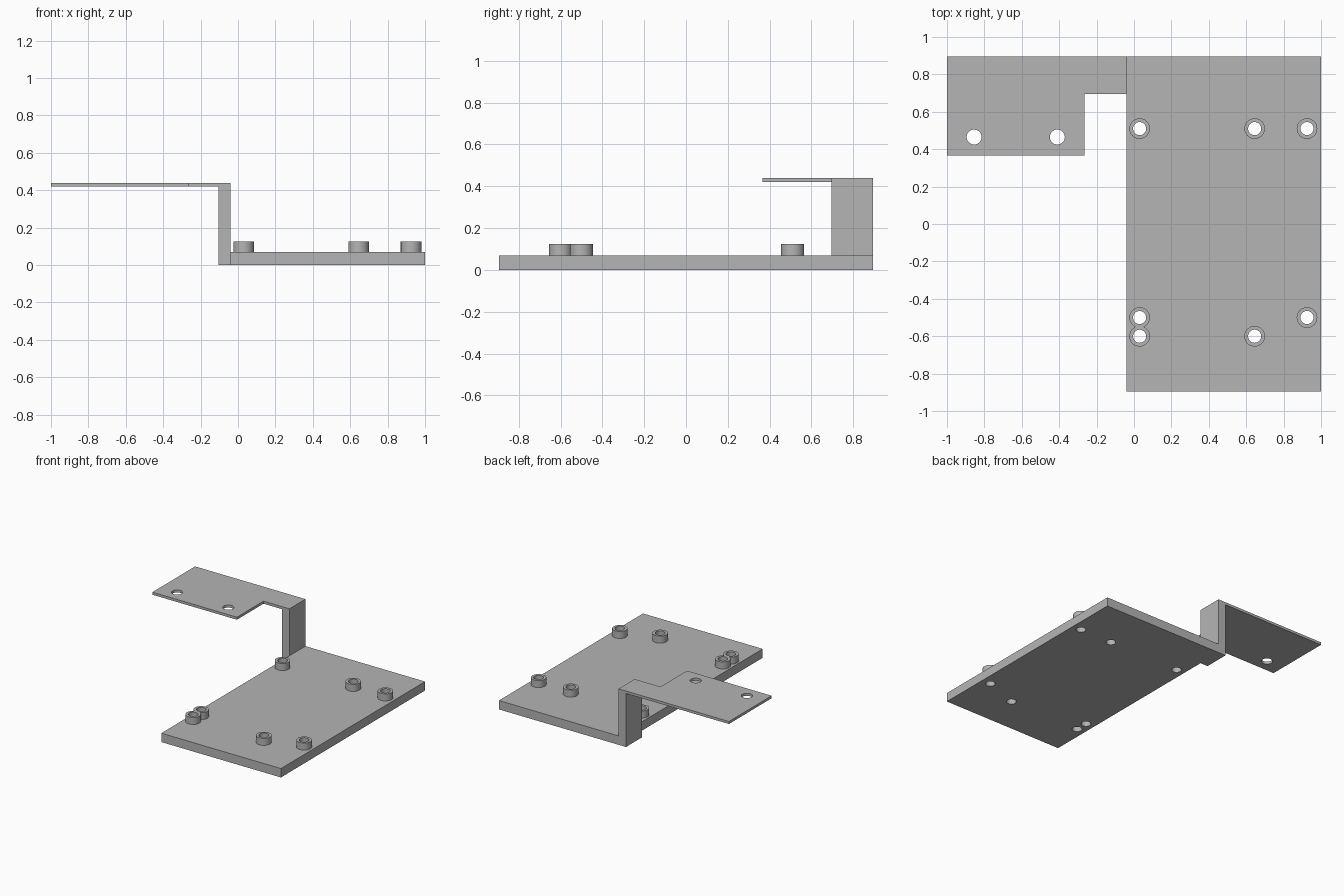
import bpy, bmesh, math
from mathutils import Matrix, Vector

cube = bpy.data.objects.get("Cube")
if cube:
    bpy.data.objects.remove(cube, do_unlink=True)

grey = bpy.data.materials.new("plain grey")
grey.use_nodes = True
colour = (0.46, 0.46, 0.46, 1)
grey.diffuse_color = colour
grey.node_tree.nodes["Principled BSDF"].inputs["Base Color"].default_value = colour

SIDES = 40
BASE_TOP = 0.07


def make_object(name, bm):
    bmesh.ops.recalc_face_normals(bm, faces=bm.faces)
    mesh = bpy.data.meshes.new(name)
    bm.to_mesh(mesh)
    bm.free()
    mesh.materials.append(grey)
    obj = bpy.data.objects.new(name, mesh)
    bpy.context.collection.objects.link(obj)
    return obj


def prism(name, outline, z0, z1):
    """Extrude a flat outline upwards."""
    bm = bmesh.new()
    face = bm.faces.new([bm.verts.new((x, y, z0)) for x, y in outline])
    result = bmesh.ops.extrude_face_region(bm, geom=[face])
    top = [v for v in result["geom"] if isinstance(v, bmesh.types.BMVert)]
    bmesh.ops.translate(bm, verts=top, vec=(0, 0, z1 - z0))
    return make_object(name, bm)


def box(name, x0, x1, y0, y1, z0, z1):
    return prism(name, [(x0, y0), (x1, y0), (x1, y1), (x0, y1)], z0, z1)


def combine(obj, other, operation):
    """Apply a boolean and remove the second object."""
    mod = obj.modifiers.new("boolean", "BOOLEAN")
    mod.operation, mod.object, mod.solver = operation, other, "EXACT"
    bpy.context.view_layer.objects.active = obj
    bpy.ops.object.modifier_apply(modifier=mod.name)
    bpy.data.objects.remove(other, do_unlink=True)


def drill(obj, centres, radius):
    """Cut vertical round holes."""
    bm = bmesh.new()
    for x, y in centres:
        bmesh.ops.create_cone(bm, cap_ends=True, segments=SIDES, radius1=radius, radius2=radius,
                              depth=2, matrix=Matrix.Translation((x, y, 0)))
    combine(obj, make_object("hole_cutter", bm), "DIFFERENCE")


def smooth(obj):
    bpy.ops.object.select_all(action="DESELECT")
    obj.select_set(True)
    bpy.context.view_layer.objects.active = obj
    bpy.ops.object.shade_smooth_by_angle(angle=math.radians(30))


# Base plate with a hole below every standoff
posts = [(0.03, 0.51), (0.645, 0.51), (0.925, 0.51),
         (0.03, -0.5), (0.925, -0.5), (0.03, -0.6), (0.645, -0.6)]
base = box("base_plate", -0.04, 1, -0.895, 0.895, 0, BASE_TOP)
drill(base, posts, 0.035)
smooth(base)

# Hollow standoffs: a wall profile spun round its axis
for i, (x, y) in enumerate(posts, 1):
    bm = bmesh.new()
    profile = [(0.055, 0), (0.055, 0.055), (0.035, 0.055), (0.035, 0)]
    verts = [bm.verts.new((r, 0, z)) for r, z in profile]
    edges = [bm.edges.new(pair) for pair in zip(verts, verts[1:])]
    bmesh.ops.spin(bm, geom=verts + edges, cent=(0, 0, 0), axis=(0, 0, 1),
                   angle=math.tau, steps=SIDES)
    bmesh.ops.remove_doubles(bm, verts=bm.verts, dist=0.0005)
    standoff = make_object(f"standoff_{i}", bm)
    standoff.location = Vector((x, y, BASE_TOP))
    smooth(standoff)

# Raised bracket: thin stepped shelf joined to its upright
shelf = prism("shelf_bracket", [(-1, 0.365), (-0.265, 0.365), (-0.265, 0.695),
                                (-0.04, 0.695), (-0.04, 0.895), (-1, 0.895)], 0.42, 0.44)
upright = box("upright", -0.105, -0.04, 0.695, 0.895, 0, 0.44)
combine(shelf, upright, "UNION")
drill(shelf, [(-0.855, 0.465), (-0.41, 0.465)], 0.04)
smooth(shelf)
